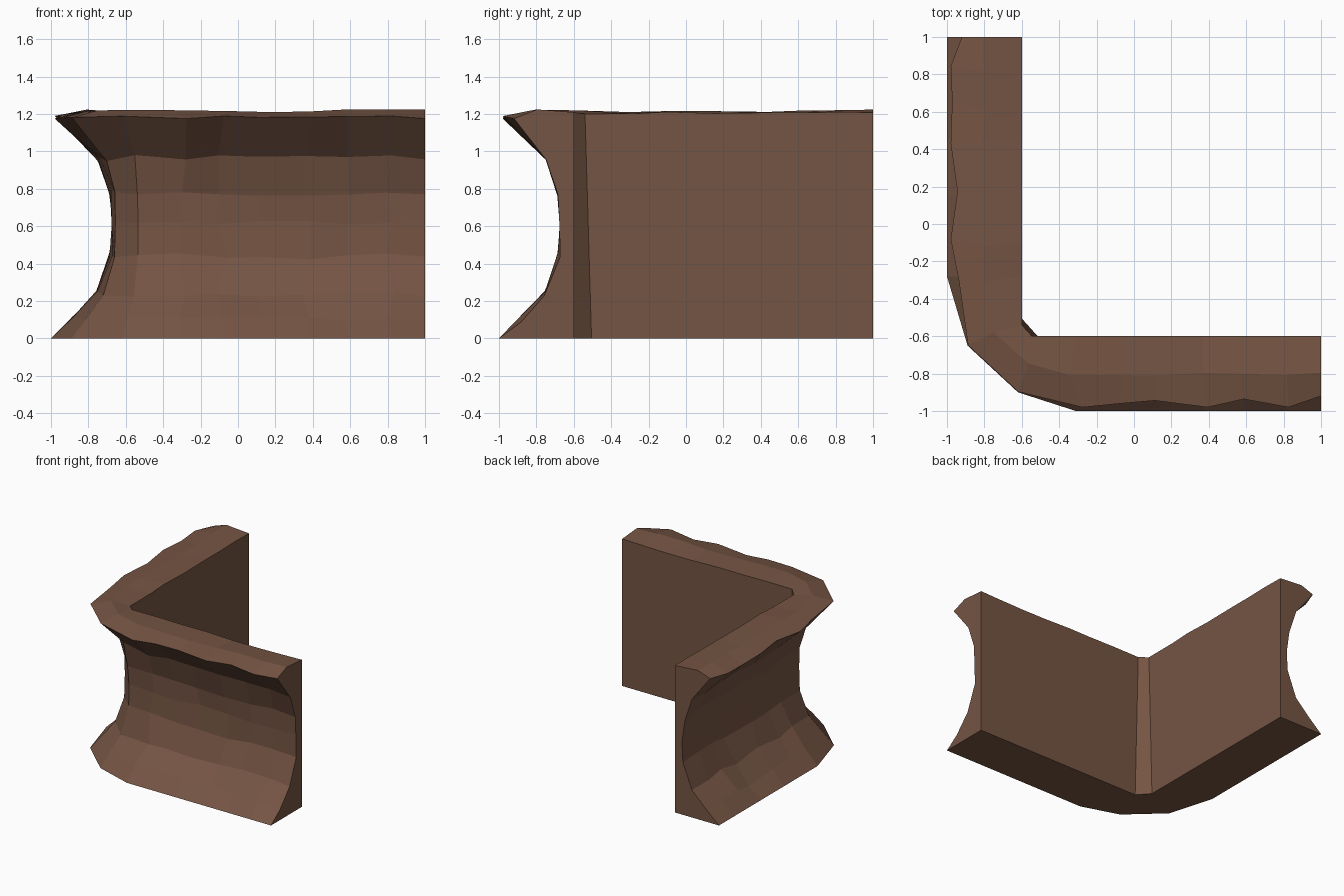
import bpy, bmesh, random
from mathutils import Vector

if "Cube" in bpy.data.objects:
    bpy.data.objects.remove(bpy.data.objects["Cube"])

random.seed(4)

# Brown earth material
mat = bpy.data.materials.new("brown earth")
mat.diffuse_color = (0.178, 0.090, 0.057, 1)
mat.use_nodes = True
mat.node_tree.nodes["Principled BSDF"].inputs["Base Color"].default_value = mat.diffuse_color

# Stations along the L: outer foot, inner foot, lip reach (1 = full depth)
front = [(1, .80), (.82, .95), (.60, .84), (.37, .95), (.13, .86), (-.08, .90), (-.31, .95)]
side = [(-.28, .84), (-.10, .95), (.15, .86), (.45, .95), (.62, .93), (.82, .95), (1, .80)]
stations = [((x, -1), (x, -.6), r) for x, r in front]
stations += [((-.62, -.9), (-.515, -.6), .99), ((-.89, -.65), (-.6, -.505), .99)]
stations += [((-1, y), (-.6, y), r) for y, r in side]

# Cross-section: (reach from inner wall, height); None uses the station's lip reach
profile = [(0, 0), (1, 0), (.72, .10), (.40, .24), (.20, .44), (.175, .61),
           (.20, .78), (.37, .965), (None, 1.182), (.50, 1.217), (0, 1.205)]

bm = bmesh.new()
rings = []
for i, (outer, inner, lip) in enumerate(stations):
    o, n = Vector(outer), Vector(inner)
    corner = i in (7, 8)
    ring = []
    for k, (reach, z) in enumerate(profile):
        t = lip if reach is None else reach
        slide = Vector((0, 0))
        if 2 <= k <= 9:
            t += random.uniform(-.022, .022) * (k != 8)
            z += random.uniform(-.018, .018) * (.45 if k > 7 else 1)
            if 0 < i < len(stations) - 1 and not corner:
                slide = Vector((n.y - o.y, o.x - n.x)) * random.uniform(-.09, .09)
        if k == 10:
            z += random.uniform(-.006, .006)
        if k == 10 and corner:  # inner chamfer narrows towards the top
            n = n + (Vector((-.03, 0)) if i == 7 else Vector((0, -.035)))
        p = n + (o - n) * t + slide
        ring.append(bm.verts.new((p.x, p.y, z)))
    rings.append(ring)

# Skin between neighbouring stations, then cap both ends
m = len(profile)
for a, b in zip(rings, rings[1:]):
    for k in range(m):
        j = (k + 1) % m
        bm.faces.new((a[k], a[j], b[j], b[k]))
bm.faces.new(rings[0])
bm.faces.new(rings[-1][::-1])
bmesh.ops.recalc_face_normals(bm, faces=bm.faces)

me = bpy.data.meshes.new("cliff_corner")
bm.to_mesh(me)
bm.free()
me.materials.append(mat)
bpy.context.collection.objects.link(bpy.data.objects.new("cliff_corner", me))
